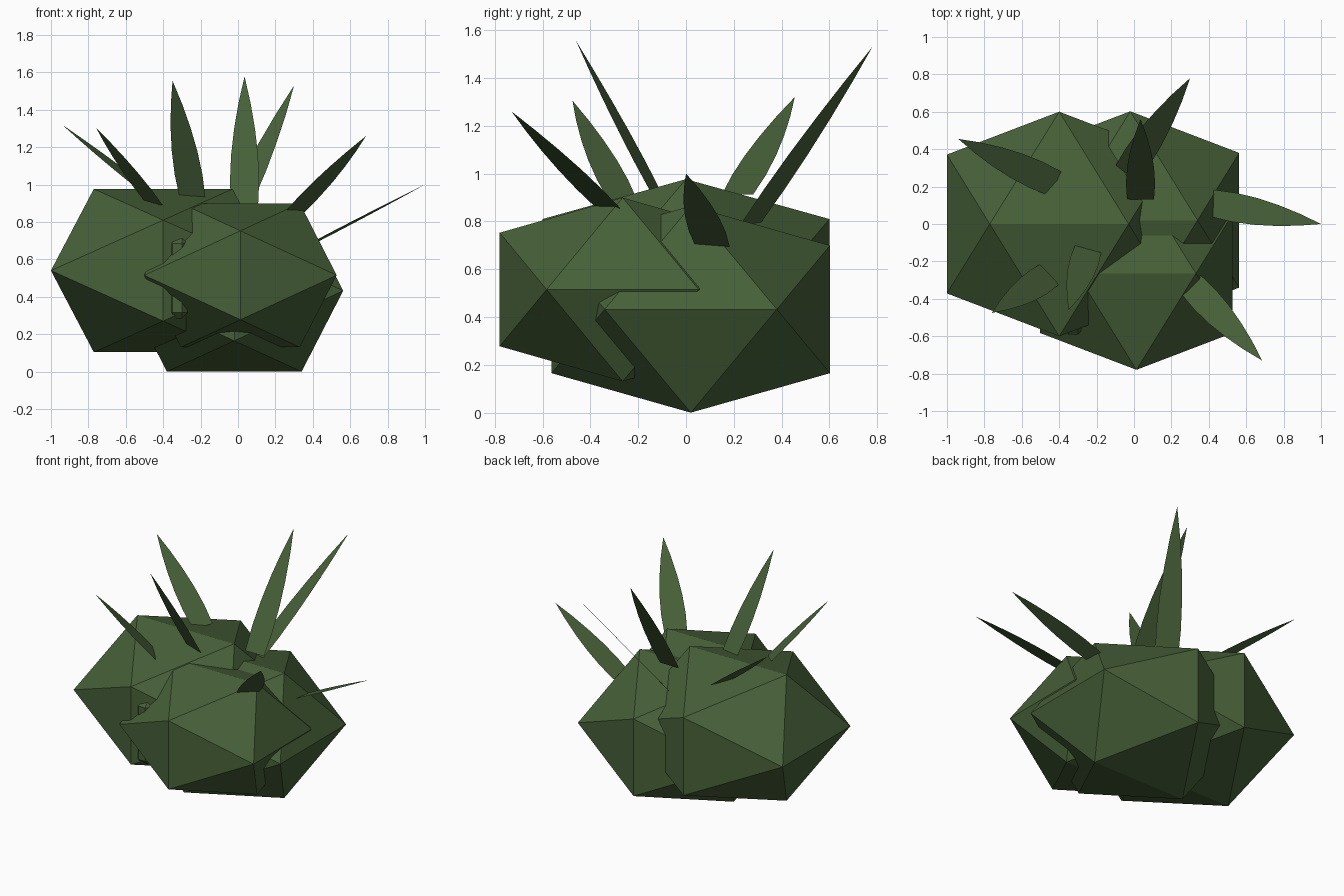
import bpy, bmesh
from mathutils import Vector

cube = bpy.data.objects.get("Cube")
if cube:
    bpy.data.objects.remove(cube, do_unlink=True)

# Single flat leaf colour
GREEN = (0.063, 0.118, 0.040, 1)
green = bpy.data.materials.new("leaf_green")
green.use_nodes = True
green.diffuse_color = GREEN
bsdf = green.node_tree.nodes["Principled BSDF"]
bsdf.inputs["Base Color"].default_value = GREEN
bsdf.inputs["Roughness"].default_value = 0.9


def finish(name, bm):
    mesh = bpy.data.meshes.new(name)
    bm.to_mesh(mesh)
    bm.free()
    mesh.materials.append(green)
    obj = bpy.data.objects.new(name, mesh)
    bpy.context.collection.objects.link(obj)
    return obj


def clump(name, centre, half_edge, squash):
    """Squashed icosahedron: hull of three golden rectangles."""
    phi = (1 + 5 ** 0.5) / 2
    bm = bmesh.new()
    for a in (-1, 1):
        for b in (-phi, phi):
            for p in ((a, 0, b), (b, a, 0), (0, b, a)):
                v = Vector(p) * half_edge
                v.z *= squash
                bm.verts.new(v + Vector(centre))
    bmesh.ops.convex_hull(bm, input=bm.verts)
    bmesh.ops.recalc_face_normals(bm, faces=bm.faces)
    return finish(name, bm)


# (distance along blade, half width)
BLADE = [(0, .072), (.2, .078), (.4, .072), (.6, .056), (.8, .032)]


def blade(name, base, tip):
    """Thin flat leaf that widens a little, then tapers to a point."""
    base, tip = Vector(base), Vector(tip)
    along = tip - base
    side = along.cross(Vector((0, 0, 1))).normalized()
    base -= along * 0.02
    bm = bmesh.new()
    rows = []
    for t, w in BLADE:
        mid = base.lerp(tip, t)
        rows.append((bm.verts.new(mid - side * w), bm.verts.new(mid + side * w)))
    for (a, b), (c, d) in zip(rows, rows[1:]):
        bm.faces.new((a, b, d, c))
    bm.faces.new((*rows[-1], bm.verts.new(tip)))
    return finish(name, bm)


# Three overlapping foliage clumps
clump("right_clump", (-.40, 0, .54), .371, .727)
clump("front_clump", (.013, -.265, .515), .318, .747)
clump("back_clump", (-.02, .02, .432), .36, .742)

# Small wedge tucked into the front crease
bm = bmesh.new()
bmesh.ops.create_cube(bm, size=1)
for v in bm.verts:
    v.co = Vector((v.co.x * .11, v.co.y * .12, v.co.z * .43)) + Vector((-.325, -.53, .5))
bmesh.ops.bevel(bm, geom=bm.edges[:], offset=.03, segments=1, affect='EDGES')
finish("crease_wedge", bm)

# Leaf blades sprouting from the top
for name, base, tip in (
    ("back_right_blade", (-.43, .22, .92), (-.94, .455, 1.32)),
    ("front_right_blade", (-.45, -.27, .90), (-.76, -.475, 1.305)),
    ("front_blade", (-.245, -.135, .94), (-.35, -.46, 1.555)),
    ("tall_blade", (.035, .14, .89), (.035, .56, 1.578)),
    ("back_blade", (-.04, .27, .79), (.30, .78, 1.53)),
    ("front_left_blade", (.31, -.33, .86), (.685, -.73, 1.26)),
    ("left_blade", (.425, .11, .70), (1.0, 0, 1.0)),
):
    blade(name, base, tip)
